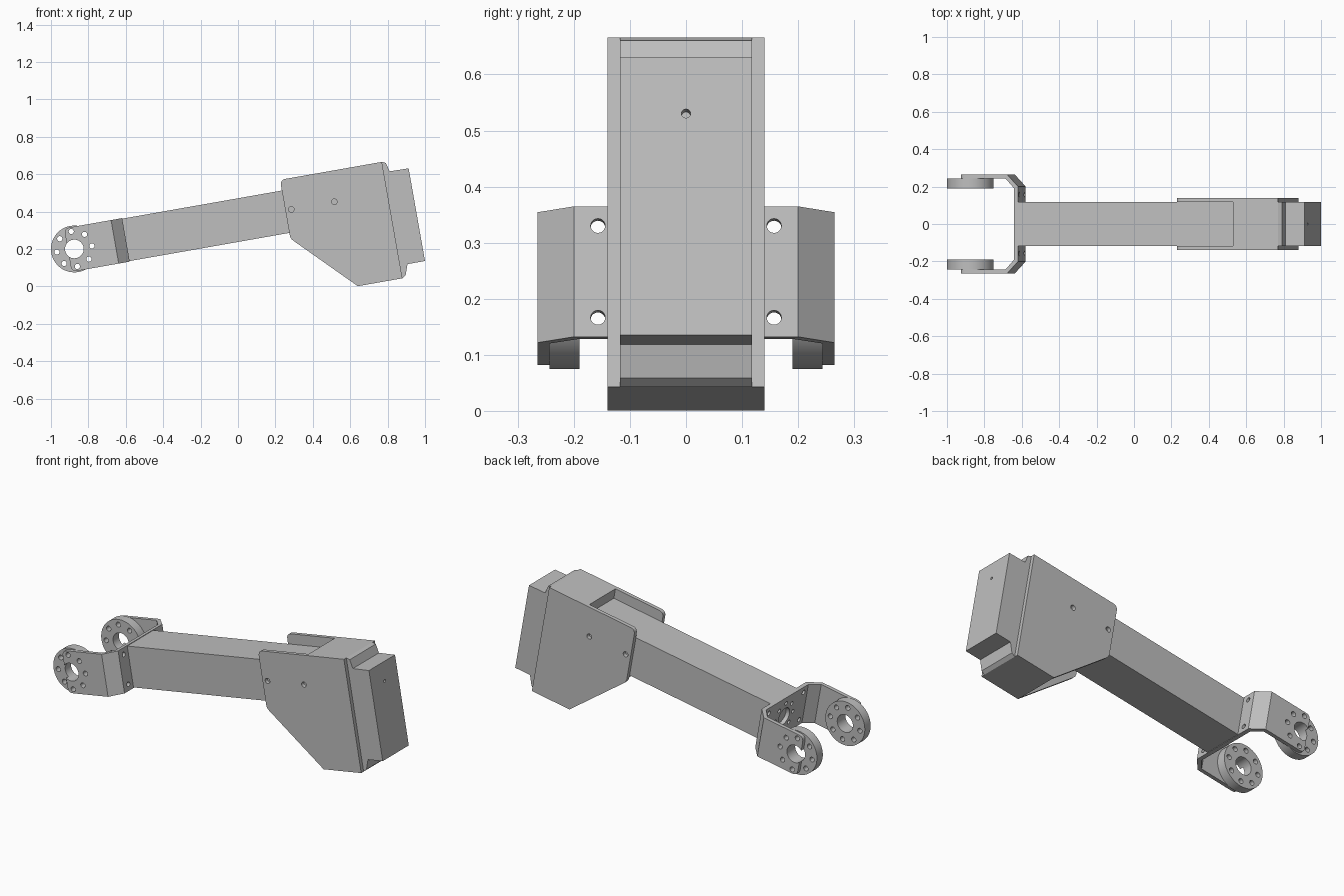
import bpy, bmesh
from math import radians, sin, cos, pi
from mathutils import Matrix, Vector

old = bpy.data.objects.get("Cube")
if old:
    bpy.data.objects.remove(old, do_unlink=True)

grey = bpy.data.materials.new("plain grey")
grey.use_nodes = True
COLOUR = (0.52, 0.52, 0.52, 1)
grey.diffuse_color = COLOUR
grey.node_tree.nodes["Principled BSDF"].inputs["Base Color"].default_value = COLOUR

# Parts are drawn along the arm (pivot at the origin), then the whole arm is tilted
TILT = Matrix.Translation((-0.875, 0, 0.2)) @ Matrix.Rotation(radians(-10), 4, 'Y')


def make(name, bm):
    bmesh.ops.recalc_face_normals(bm, faces=bm.faces)
    mesh = bpy.data.meshes.new(name)
    bm.to_mesh(mesh)
    bm.free()
    mesh.materials.append(grey)
    ob = bpy.data.objects.new(name, mesh)
    bpy.context.collection.objects.link(ob)
    ob.matrix_world = TILT
    return ob


def rounded(points, steps=6):
    """Points are (a, b) or (a, b, radius); corners with a radius are filleted."""
    out = []
    for i, p in enumerate(points):
        c = Vector(p[:2])
        if len(p) == 2:
            out.append(c)
            continue
        s = c + (Vector(points[i - 1][:2]) - c).normalized() * p[2]
        e = c + (Vector(points[(i + 1) % len(points)][:2]) - c).normalized() * p[2]
        for k in range(steps + 1):
            t = k / steps
            out.append(s * (1 - t) ** 2 + c * 2 * t * (1 - t) + e * t * t)
    return out


def prism(name, points, axis, lo, hi):
    """Extrude an outline along the width (Y) or the height (Z)."""
    bm = bmesh.new()
    place = (lambda p, t: (p[0], t, p[1])) if axis == 'Y' else (lambda p, t: (p[0], p[1], t))
    face = bm.faces.new([bm.verts.new(place(p, lo)) for p in rounded(points)])
    moved = bmesh.ops.extrude_face_region(bm, geom=[face])
    shift = Vector(place((0, 0), hi - lo))
    bmesh.ops.translate(bm, vec=shift,
                        verts=[v for v in moved["geom"] if isinstance(v, bmesh.types.BMVert)])
    return make(name, bm)


def box(name, u0, u1, half_y, v0, v1):
    return prism(name, [(u0, v0), (u1, v0), (u1, v1), (u0, v1)], 'Y', -half_y, half_y)


def add_cylinder(bm, centre, radius, depth, axis, segments):
    turn = Matrix.Rotation(pi / 2, 4, 'X' if axis == 'Y' else 'Y')
    bmesh.ops.create_cone(bm, cap_ends=True, segments=segments, radius1=radius, radius2=radius,
                          depth=depth, matrix=Matrix.Translation(centre) @ turn)


def drill(ob, holes, axis, depth):
    """Cut round holes, each given as (centre, radius)."""
    bm = bmesh.new()
    for centre, radius in holes:
        add_cylinder(bm, centre, radius, depth, axis, 40 if radius > 0.03 else 20)
    cutter = make("hole_cutter", bm)
    cutter.hide_render = True
    mod = ob.modifiers.new("holes", 'BOOLEAN')
    mod.operation, mod.solver, mod.object = 'DIFFERENCE', 'EXACT', cutter
    bpy.context.view_layer.update()
    result = ob.evaluated_get(bpy.context.evaluated_depsgraph_get())
    mesh = bpy.data.meshes.new_from_object(result)
    ob.modifiers.clear()
    ob.data = mesh
    bpy.data.objects.remove(cutter, do_unlink=True)


def ring(y, radius, size):
    return [((radius * cos(k * pi / 4), y, radius * sin(k * pi / 4)), size) for k in range(8)]


W = 0.118      # half width of the beam
P = 0.14       # outer face of the housing sides
H = 0.118      # half height of the fork bracket
parts = []

# Beam
parts.append(box("beam", 0.28, 1.46, W, -0.115, 0.115))

# Housing core and the stepped end block
parts.append(box("housing_core", 1.457, 1.70, W, -0.459, 0.173))
parts.append(prism("end_block", [(1.70, 0.173), (1.72, 0.164), (1.732, 0.116), (1.835, 0.114),
                                 (1.835, -0.389), (1.74, -0.389), (1.72, -0.446), (1.70, -0.459)],
                   'Y', -W, W))
drill(parts[-1], [((1.835, 0, 0.012), 0.008)], 'X', 0.06)

# Fork back plate, with a centre bore and bolt holes
parts.append(box("fork_back_plate", 0.258, 0.28, 0.19, -H, H))
bolts = [((0.269, 0.08 * cos(k * pi / 4), 0.08 * sin(k * pi / 4)), 0.011) for k in range(8)]
bolts += [((0.269, y, v), 0.013) for y in (-0.157, 0.157) for v in (-0.083, 0.083)]
drill(parts[-1], bolts + [((0.269, 0, 0), 0.05)], 'X', 0.06)

for s, side in ((1, "left"), (-1, "right")):
    tag = "back" if s > 0 else "front"

    # Housing side plate
    plate = prism(tag + "_housing_side",
                  [(1.147, 0.173, 0.03), (1.70, 0.173), (1.70, -0.459), (1.458, -0.459),
                   (1.147, -0.146, 0.02)], 'Y', *sorted((s * W, s * P)))
    drill(plate, [((u, s * 0.129, 0.007), 0.015) for u in (1.179, 1.413)], 'Y', 0.06)

    # Slanted corner of the fork
    corner = prism(tag + "_fork_corner",
                   [(u, s * y) for u, y in ((0.215, 0.265), (0.22, 0.265), (0.28, 0.2), (0.28, 0.188),
                                            (0.258, 0.188), (0.258, 0.191), (0.212, 0.243))],
                   'Z', -H, H)

    # Fork arm, open at its tip around the bore
    arm = prism(tag + "_fork_arm", [(-0.035, H, 0.03), (0.218, H), (0.218, -H), (-0.035, -H, 0.03)],
                'Y', *sorted((s * 0.243, s * 0.265)))
    drill(arm, [((0, s * 0.254, 0), 0.05)] + ring(s * 0.254, 0.095, 0.014), 'Y', 0.06)

    # Pivot disc with its bolt circle
    bm = bmesh.new()
    add_cylinder(bm, (0, s * 0.2165, 0), 0.125, 0.053, 'Y', 64)
    disc = make(tag + "_pivot_disc", bm)
    drill(disc, [((0, s * 0.2165, 0), 0.05)] + ring(s * 0.2165, 0.095, 0.014), 'Y', 0.1)
    parts += [plate, corner, arm, disc]

bpy.ops.object.select_all(action='DESELECT')
for ob in parts:
    ob.select_set(True)
bpy.context.view_layer.objects.active = parts[0]
bpy.ops.object.shade_smooth_by_angle(angle=radians(30))
